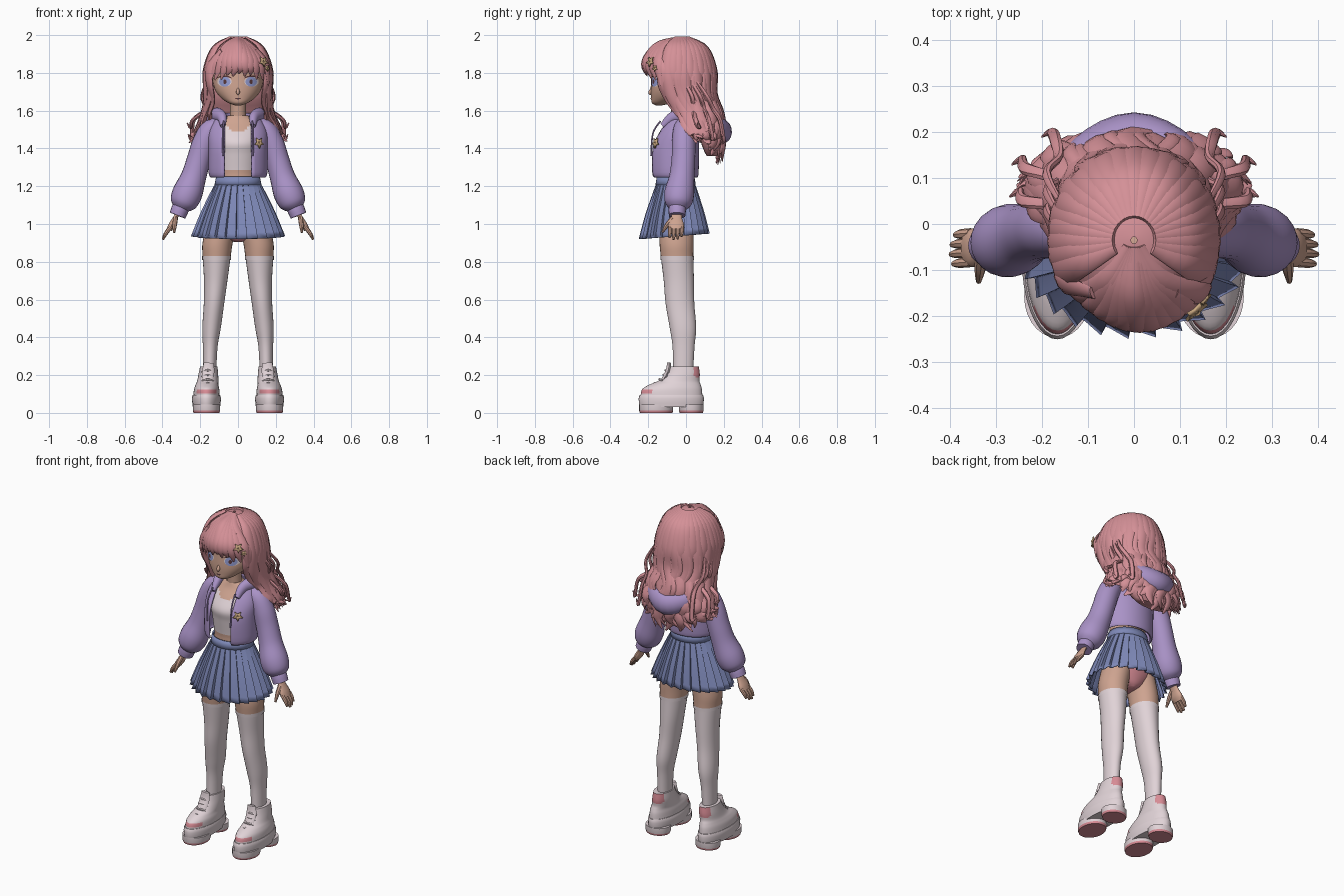
import bpy, bmesh, math, random
from mathutils import Vector
from mathutils.bvhtree import BVHTree

if "Cube" in bpy.data.objects:
    bpy.data.objects.remove(bpy.data.objects["Cube"])

random.seed(4)
PI = math.pi
MATS = {}
for mname, col in {
    "hair pink": (0.66, 0.28, 0.31), "skin": (0.62, 0.37, 0.28), "lavender": (0.40, 0.29, 0.57),
    "skirt blue": (0.21, 0.25, 0.48), "off white": (0.75, 0.65, 0.68), "accent pink": (0.68, 0.26, 0.30),
    "eye blue": (0.30, 0.34, 0.66), "dark brown": (0.10, 0.04, 0.045), "gold": (0.60, 0.40, 0.22),
}.items():
    m = bpy.data.materials.new(mname)
    m.diffuse_color = (*col, 1)
    m.use_nodes = True
    m.node_tree.nodes["Principled BSDF"].inputs["Base Color"].default_value = m.diffuse_color
    MATS[mname] = m


def skin(name, rings, mat, caps=True, loop=True, thick=0, alt=None, rule=None):
    """Join rings of points into a surface; rule picks faces for the second colour."""
    bm = bmesh.new()
    vs = [[bm.verts.new(p) for p in r] for r in rings]
    n = len(vs[0])
    for a, b in zip(vs, vs[1:]):
        for i in range(n if loop else n - 1):
            bm.faces.new((a[i], a[(i + 1) % n], b[(i + 1) % n], b[i]))
    if caps:
        bm.faces.new(vs[0])
        bm.faces.new(vs[-1])
    bmesh.ops.recalc_face_normals(bm, faces=bm.faces)
    if rule:
        for f in bm.faces:
            f.material_index = int(rule(f.calc_center_median()))
    me = bpy.data.meshes.new(name)
    bm.to_mesh(me)
    bm.free()
    ob = bpy.data.objects.new(name, me)
    bpy.context.collection.objects.link(ob)
    me.materials.append(MATS[mat])
    if alt:
        me.materials.append(MATS[alt])
    if thick:
        mod = ob.modifiers.new("thickness", 'SOLIDIFY')
        mod.thickness, mod.offset = thick, 0
    return ob


def spline(rows, k):
    """Catmull-Rom through rows of numbers."""
    out = []
    for i in range(len(rows) - 1):
        a, b, c, d = rows[max(i - 1, 0)], rows[i], rows[i + 1], rows[min(i + 2, len(rows) - 1)]
        for j in range(k):
            t = j / k
            out.append([.5 * (2 * q + (r - p) * t + (2 * p - 5 * q + 4 * r - s) * t * t
                              + (3 * q - p - 3 * r + s) * t ** 3) for p, q, r, s in zip(a, b, c, d)])
    return out + [list(rows[-1])]


def loft(name, rows, mat, k=4, n=28, **kw):
    """Stacked ellipses: rows of z, cx, cy, rx, ry."""
    return skin(name, [[(cx + rx * math.sin(2 * PI * i / n), cy - ry * math.cos(2 * PI * i / n), z)
                        for i in range(n)] for z, cx, cy, rx, ry in spline(rows, k)], mat, **kw)


def sweep(name, rows, mat, flat=1.0, ref=lambda p: Vector((0.01, 1, 0.02)), k=5, n=10, **kw):
    """Tube along x, y, z, radius rows, flattened along ref."""
    rows = spline(rows, k)
    pts = [Vector(r[:3]) for r in rows]
    rings = []
    for i, p in enumerate(pts):
        t = (pts[min(i + 1, len(pts) - 1)] - pts[max(i - 1, 0)]).normalized()
        nn = ref(p)
        nn = (nn - t * nn.dot(t)).normalized()
        b = t.cross(nn)
        r = max(rows[i][3], .001)
        rings.append([p + b * r * math.cos(2 * PI * j / n) + nn * r * flat * math.sin(2 * PI * j / n)
                      for j in range(n)])
    return skin(name, rings, mat, **kw)


def lock(name, rows, flat=.42):
    return sweep(name, rows, "hair pink", flat, lambda p: Vector((p.x, p.y + .03, max(0, p.z - 1.75))), n=8)


def star(name, loc, normal, r, mat):
    rot = Vector(normal).to_track_quat('Z', 'Y')
    rings = [[Vector(loc) + rot @ Vector(((r if i % 2 else r * .5) * f * math.cos(PI * i / 5 + PI / 10),
              (r if i % 2 else r * .5) * f * math.sin(PI * i / 5 + PI / 10), 0))
              for i in range(10)] for f in (.05, 1)]
    return skin(name, rings, mat, thick=.008, caps=False)


# head, nose and neck
head = loft("head", [(1.627, 0, -.145, .012, .012), (1.64, 0, -.13, .05, .05), (1.67, 0, -.10, .092, .085),
                     (1.71, 0, -.075, .122, .112), (1.76, 0, -.06, .133, .125), (1.83, 0, -.05, .135, .13),
                     (1.9, 0, -.05, .11, .11), (1.95, 0, -.05, .05, .05)], "skin", k=5, n=40)
sweep("nose", [(0, -.178, 1.725, .004), (0, -.19, 1.697, .010), (0, -.185, 1.685, .004)], "skin")
sweep("neck", [(0, -.02, 1.5, .055), (0, -.033, 1.56, .043), (0, -.045, 1.69, .042)], "skin", n=20)

# painted face details projected onto the head
face_bm = bmesh.new()
face_bm.from_mesh(head.data)
tree = BVHTree.FromBMesh(face_bm)


def decal(name, x, z, rx, rz, mat, off, bend=0.0):
    rings = []
    for f in (.03, .35, .7, 1):
        ring = []
        for i in range(20):
            u = f * math.cos(PI * i / 10)
            px, pz = x + rx * u, z + rz * f * math.sin(PI * i / 10) - bend * u * u
            hit = tree.ray_cast(Vector((px, -1, pz)), Vector((0, 1, 0)))[0]
            ring.append(hit - Vector((0, off, 0)))
        rings.append(ring)
    skin(name, rings, mat, caps=False)


for s in (-1, 1):
    decal("eye_white", s * .072, 1.754, .038, .027, "off white", .002)
    decal("iris", s * .07, 1.753, .030, .026, "eye blue", .004)
    decal("pupil", s * .069, 1.753, .009, .012, "dark brown", .006)
    decal("upper_lash", s * .073, 1.783, .042, .004, "dark brown", .006, .012)
decal("mouth", 0, 1.664, .016, .004, "dark brown", .003, -.002)

# torso with painted crop top, pelvis
loft("torso_and_top", [(1.18, 0, -.055, .11, .088), (1.25, 0, -.055, .104, .088), (1.285, 0, -.055, .106, .09),
                       (1.37, 0, -.056, .115, .10), (1.43, 0, -.056, .125, .107), (1.49, 0, -.042, .13, .085),
                       (1.54, 0, -.03, .11, .06), (1.575, 0, -.03, .05, .045)], "skin", k=6, n=48, alt="off white",
     rule=lambda c: 1.285 < c.z < 1.487 + 9 * c.x ** 2 and c.z < 1.555)
loft("briefs", [(.905, 0, -.05, .02, .05), (.93, 0, -.05, .08, .075), (1.0, 0, -.05, .145, .10),
                (1.1, 0, -.055, .14, .1), (1.2, 0, -.055, .105, .085)], "accent pink")

# open jacket body
jacket = []
for z, cx, cy, rx, ry in spline([(1.25, 0, -.062, .14, .118), (1.275, 0, -.064, .15, .125),
                                 (1.40, 0, -.062, .15, .125), (1.48, 0, -.045, .15, .105),
                                 (1.54, 0, -.03, .125, .08), (1.585, 0, -.025, .078, .06)], 4):
    p0 = math.asin(min(.9, .072 / rx))
    jacket.append([(rx * math.sin(p0 + (2 * PI - 2 * p0) * i / 40), cy - ry * math.cos(p0 + (2 * PI - 2 * p0) * i / 40), z)
                   for i in range(41)])
skin("jacket_body", jacket, "lavender", caps=False, loop=False, thick=.012)
star("chest_patch", (.112, -.162, 1.43), (.55, -.8, .1), .03, "gold")

# hood lying behind the neck
half = [(.08, -.125, 1.52, .015), (.085, -.07, 1.565, .03), (.115, .02, 1.575, .042), (.115, .13, 1.535, .055)]
sweep("hood", half + [(0, .187, 1.49, .066)] + [(-x, y, z, r) for x, y, z, r in half[::-1]], "lavender",
      .85, lambda p: Vector((p.x, p.y + .05, .02)), n=18)

# pleated skirt and waistband
N = 26
skirt = []
for z, cy, rx, ry, amp in spline([(1.215, -.055, .116, .098, .002), (1.15, -.057, .145, .115, .008),
                                  (1.05, -.06, .187, .142, .014), (.935, -.062, .228, .166, .02)], 3):
    ring = []
    for i in range(N):
        for ph, o in ((0, 0), (.78, 1), (.84, 0)):
            a = 2 * PI * (i + ph) / N
            drop = .014 * math.cos(a) * (1.215 - z) / .28
            ring.append(((rx + amp * o) * math.sin(a), cy - (ry + amp * o) * math.cos(a), z - drop))
    skirt.append(ring)
skin("pleated_skirt", skirt, "skirt blue", caps=False, thick=.005)
loft("waistband", [(1.205, 0, -.055, .121, .103), (1.25, 0, -.055, .112, .096)], "skirt blue", k=2, n=40, caps=False, thick=.008)

for s in (-1, 1):
    # legs with long socks
    loft("leg_and_sock", [(1.0, s * .085, -.05, .08, .09), (.9, s * .108, -.05, .08, .09),
                          (.825, s * .113, -.047, .074, .086), (.7, s * .118, -.038, .062, .08),
                          (.58, s * .127, -.032, .054, .076), (.45, s * .14, -.016, .049, .07),
                          (.35, s * .147, -.013, .039, .058), (.2, s * .15, -.015, .034, .052)],
         "skin", k=5, alt="off white", rule=lambda c: c.z < .825)
    loft("sock_band", [(.81, s * .1135, -.046, .076, .088), (.83, s * .113, -.047, .077, .089)], "off white", k=1, caps=False)
    # chunky shoes: tread blocks, midsole, upper, collar, laces
    for part, cy, ry in (("front_tread", -.158, .09), ("heel_tread", .028, .065)):
        loft(part, [(0, s * .167, cy, .068, ry - .004), (.012, s * .167, cy, .072, ry), (.045, s * .167, cy, .072, ry)],
             "off white", k=1, alt="accent pink", rule=lambda c: c.z < .013)
    loft("midsole", [(.03, s * .167, -.078, .072, .168), (.075, s * .167, -.078, .077, .173), (.095, s * .167, -.077, .072, .167)],
         "off white", k=2, n=36)
    loft("shoe_upper", [(.085, s * .167, -.077, .07, .164), (.125, s * .166, -.074, .067, .158),
                        (.15, s * .164, -.058, .06, .135), (.17, s * .16, -.037, .056, .108),
                        (.205, s * .157, -.017, .052, .09), (.245, s * .155, -.01, .046, .078)],
         "off white", k=4, n=36, alt="accent pink",
         rule=lambda c: (c.y < -.17 and .10 < c.z < .125) or (c.y > .045 and c.z > .19))
    sweep("shoe_tongue", [(s * .16, -.12, .175, .03), (s * .157, -.095, .225, .032), (s * .155, -.09, .265, .026)],
          "off white", .4, lambda p: Vector((0, -1, .5)))
    for y, z in ((-.165, .155), (-.14, .175), (-.118, .198), (-.108, .222)):
        sweep("lace", [(s * .16 - .03, y + .016, z - .006, .006), (s * .16, y, z + .003, .007),
                       (s * .16 + .03, y + .016, z - .006, .006)], "off white", k=3, n=6)
    # sleeves, cuffs and drawcords
    sweep("sleeve", [(s * .10, -.015, 1.52, .045), (s * .145, -.012, 1.495, .057), (s * .18, -.012, 1.43, .062),
                     (s * .208, -.014, 1.34, .063), (s * .235, -.022, 1.25, .067), (s * .267, -.035, 1.165, .079),
                     (s * .292, -.042, 1.11, .07), (s * .305, -.045, 1.08, .04)], "lavender", n=22)
    sweep("cuff", [(s * .30, -.045, 1.095, .042), (s * .306, -.046, 1.08, .046), (s * .32, -.047, 1.045, .044)], "lavender", k=2, n=20)
    sweep("drawcord", [(s * .075, -.135, 1.545, .005), (s * .08, -.175, 1.48, .005), (s * .078, -.185, 1.36, .005)], "lavender", n=6)
    # hands
    side = lambda p: Vector((1, 0, s * .5))
    sweep("palm", [(s * .315, -.047, 1.06, .026), (s * .333, -.05, 1.03, .03), (s * .35, -.052, .995, .042),
                   (s * .364, -.052, .97, .036)], "skin", .42, side, n=14)
    for i, ln in enumerate((.9, 1.05, 1.0, .8)):
        y = -.083 + .021 * i
        sweep("finger", [(s * .355, y, .985, .011), (s * (.36 + .022 * ln), y - .002, .985 - .035 * ln, .0105),
                         (s * (.36 + .036 * ln), y - .004, .985 - .064 * ln, .006)], "skin", 1, side, k=4, n=8)
    sweep("thumb", [(s * .332, -.07, 1.03, .014), (s * .335, -.10, .995, .012), (s * .338, -.125, .955, .006)], "skin", k=4, n=8)

# hair cap, open over the face, and inner mass of the back hair
cap = []
for i in range(17):
    b = .04 + i * (PI * .66) / 16
    ring = []
    for j in range(40):
        a = 2 * PI * j / 40
        front = max(0, -math.cos(a) - .1)
        bb = min(b, PI * .66 - front * 1.0)
        ring.append((.163 * math.sin(bb) * math.sin(a), -.035 + .18 * math.sin(bb) * math.cos(a), 1.81 + .178 * math.cos(bb)))
    cap.append(ring)
skin("hair_cap", cap, "hair pink", caps=False)
loft("back_hair_mass", [(1.80, 0, .05, .14, .08), (1.68, 0, .06, .15, .085), (1.58, 0, .105, .15, .07),
                        (1.48, 0, .13, .17, .065), (1.40, 0, .14, .16, .05), (1.36, 0, .14, .1, .03)], "hair pink")

# long wavy locks around the back and sides
for layer, count, w in ((0, 23, .036), (1, 24, .017)):
    for i in range(count):
        deg = -112 + 224 * (i + .4 * layer * random.random()) / (count - 1 + layer)
        a = math.radians(deg)
        sn, cs = math.sin(a), math.cos(a)
        j = lambda q: random.uniform(-q, q)
        zend = 1.33 + .13 * abs(sn) ** 2 + j(.03)
        o = .006 * layer
        wv = (.018 if i % 2 else -.018) * (1 + .3 * layer)
        lock("wavy_lock", [
            (.045 * sn, -.035 + .05 * cs, 1.988, w * .35), (.128 * sn, -.035 + .142 * cs, 1.932, w * .8),
            ((.172 + o) * sn, -.035 + (.187 + o) * cs, 1.81, w),
            ((.168 + o) * sn + wv * cs, -.015 + (.168 + o) * cs, 1.69, w),
            (.18 * sn - wv * cs, .045 + (.14 + o) * cs + j(.008), 1.585, w),
            ((.215 + o) * sn + wv * cs, .075 + (.12 + o) * cs + j(.01), 1.495, w),
            ((.225 + o) * sn - wv * cs, .085 + .10 * cs + j(.015), (zend + 1.495) / 2 - .01, w * .85),
            ((.255 + o) * sn + wv * cs, .075 + .10 * cs + j(.02), zend, w * .15)])

# swept bangs from the parting
for i in range(11):
    t = -1 + i / 5
    q = abs(t)
    lock("bang", [(.012 * t, -.05, 1.987, .012), (.055 * t, -.15 + .03 * q, 1.955 - .005 * q, .026),
                  (.11 * t + .01, -.213 + .065 * q * q, 1.885, .03),
                  (.14 * t + .012, -.225 + .075 * q * q, 1.83, .026),
                  (.158 * t + .004, -.208 + .075 * q * q, 1.785 - .055 * q * q + .012 * (i % 2), .004)])

# face-framing locks and loose curls
for s in (-1, 1):
    lock("framing_lock", [(s * .09, -.15, 1.92, .015), (s * .15, -.13, 1.83, .03), (s * .15, -.125, 1.74, .03),
                          (s * .135, -.085, 1.66, .028), (s * .15, -.03, 1.59, .028), (s * .145, .02, 1.52, .022), (s * .17, .02, 1.46, .004)])
    for x, y, z in ((.21, .05, 1.47), (.27, .05, 1.52), (.265, .12, 1.46), (.2, .18, 1.45)):
        lock("loose_curl", [(s * .155, y * .5 - .05, 1.78, .006), (s * .19, y * .6, 1.68, .012), (s * .165, y * .8, 1.61, .013),
                            (s * (x - .03), y, 1.55, .014), (s * (x - .02), y + .02, z - .01, .012), (s * x, y + .01, z + .015, .003)], .7)
star("hair_clip", (.135, -.19, 1.86), (.6, -.75, .25), .03, "gold")
star("small_hair_clip", (.155, -.165, 1.825), (.75, -.6, .1), .018, "gold")

# smooth shading with kept edges
bpy.ops.object.select_all(action='SELECT')
bpy.context.view_layer.objects.active = head
bpy.ops.object.shade_smooth_by_angle(angle=math.radians(40))
